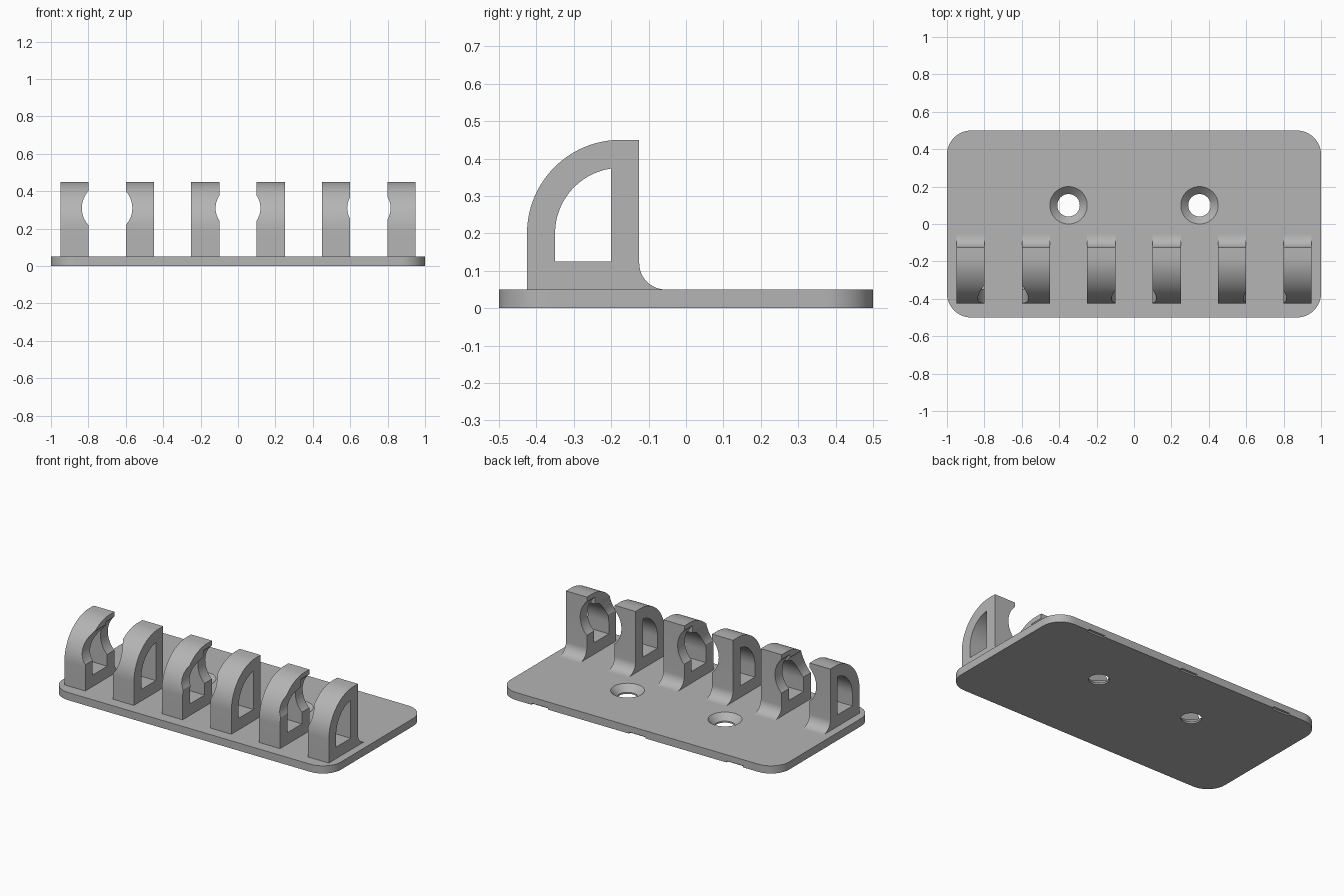
import bpy
import bmesh
from math import cos, sin, pi, radians

default = bpy.data.objects.get("Cube")
if default:
    bpy.data.objects.remove(default, do_unlink=True)

grey = bpy.data.materials.new("matte grey")
grey.use_nodes = True
colour = (0.46, 0.46, 0.46, 1)
grey.diffuse_color = colour
grey.node_tree.nodes["Principled BSDF"].inputs["Base Color"].default_value = colour


def arc(cx, cy, r, a0, a1, n=20):
    """Points on an arc, angles in degrees."""
    angles = [radians(a0 + (a1 - a0) * i / n) for i in range(n + 1)]
    return [(cx + r * cos(a), cy + r * sin(a)) for a in angles]


def prism(name, profile, place, depth):
    """Extrude a 2D profile; place(u, v, w) maps it into space, w in depth."""
    bm = bmesh.new()
    low, high = [[bm.verts.new(place(u, v, w)) for u, v in profile] for w in depth]
    n = len(profile)
    bm.faces.new(low)
    bm.faces.new(high)
    for i in range(n):
        j = (i + 1) % n
        bm.faces.new((low[i], low[j], high[j], high[i]))
    return finish(name, bm)


def lathe_cutter(name, profile, place, n=64):
    """Turn a closed (radius, height) stack into a capped solid."""
    bm = bmesh.new()
    rings = [[bm.verts.new(place(r * cos(2 * pi * i / n), r * sin(2 * pi * i / n), h))
              for i in range(n)] for r, h in profile]
    for a, b in zip(rings, rings[1:]):
        for i in range(n):
            j = (i + 1) % n
            bm.faces.new((a[i], a[j], b[j], b[i]))
    bm.faces.new(rings[0])
    bm.faces.new(rings[-1])
    return finish(name, bm)


def finish(name, bm):
    bmesh.ops.recalc_face_normals(bm, faces=bm.faces)
    mesh = bpy.data.meshes.new(name)
    bm.to_mesh(mesh)
    bm.free()
    mesh.materials.append(grey)
    ob = bpy.data.objects.new(name, mesh)
    bpy.context.collection.objects.link(ob)
    return ob


def cut(ob, cutters):
    """Subtract the cutters, bake the result, and remove the cutters."""
    for c in cutters:
        c.hide_render = True
        mod = ob.modifiers.new("cut", "BOOLEAN")
        mod.operation = "DIFFERENCE"
        mod.solver = "EXACT"
        mod.object = c
    bpy.context.view_layer.update()
    graph = bpy.context.evaluated_depsgraph_get()
    mesh = bpy.data.meshes.new_from_object(ob.evaluated_get(graph))
    ob.modifiers.clear()
    ob.data = mesh
    for c in cutters:
        bpy.data.objects.remove(c, do_unlink=True)


def smooth(ob):
    bpy.ops.object.select_all(action="DESELECT")
    ob.select_set(True)
    bpy.context.view_layer.objects.active = ob
    bpy.ops.object.shade_smooth_by_angle(angle=radians(30))


def upright(u, v, w):
    return (u, v, w)


def sideways(u, v, w):
    return (w, u, v)


TOP = 0.05
BACK = -0.125

# Base plate with rounded corners
r = 0.13
outline = []
for sx, sy, a in ((1, 1, 0), (-1, 1, 90), (-1, -1, 180), (1, -1, 270)):
    outline += arc(sx * (1 - r), sy * (0.5 - r), r, a, a + 90, 12)
plate = prism("base_plate", outline, upright, (0, TOP))

# Countersunk screw holes and small slots under the rear edge
cutters = []
for x in (-0.35, 0.35):
    cutters.append(lathe_cutter(
        "screw_hole", [(0.06, -0.02), (0.06, 0.01), (0.1, TOP), (0.1, 0.1)],
        lambda u, v, w, x=x: (x + u, 0.1 + v, w)))
for x in (-0.7, 0, 0.7):
    slot = [(x - 0.06, 0.485), (x + 0.06, 0.485), (x + 0.06, 0.52), (x - 0.06, 0.52)]
    cutters.append(prism("edge_slot", slot, upright, (-0.02, 0.01)))
cut(plate, cutters)
smooth(plate)

# Arched post side profile, with a filleted foot at the back
post_shape = ([(-0.425, TOP)] + arc(-0.175, 0.2, 0.25, 180, 90, 28)
              + [(BACK, 0.45)] + arc(-0.055, 0.12, 0.07, 180, 270, 12))
window = [(-0.2, 0.125), (-0.35, 0.125)] + [
    p for p in arc(-0.175, 0.2, 0.175, 180, 98.2, 24)]

# Three pairs of posts, each pair gripping a stepped round bore
for label, centre, radius in (("right", -0.7, 0.135), ("middle", 0, 0.12),
                              ("left", 0.7, 0.116)):
    for side, name in ((-1, "right"), (1, "left")):
        x = centre + side * 0.175
        post = prism(f"{label}_pair_{name}_post", post_shape, sideways,
                     (x - 0.075, x + 0.075))
        opening = prism("window_cutter", window, sideways, (x - 0.2, x + 0.2))
        bore = lathe_cutter(
            "bore_cutter",
            [(radius, -0.6), (radius, -0.21), (0.148, -0.21), (0.148, 0.1)],
            lambda u, v, w: (centre + u, w, 0.31 + v))
        cut(post, [opening, bore])
        smooth(post)
